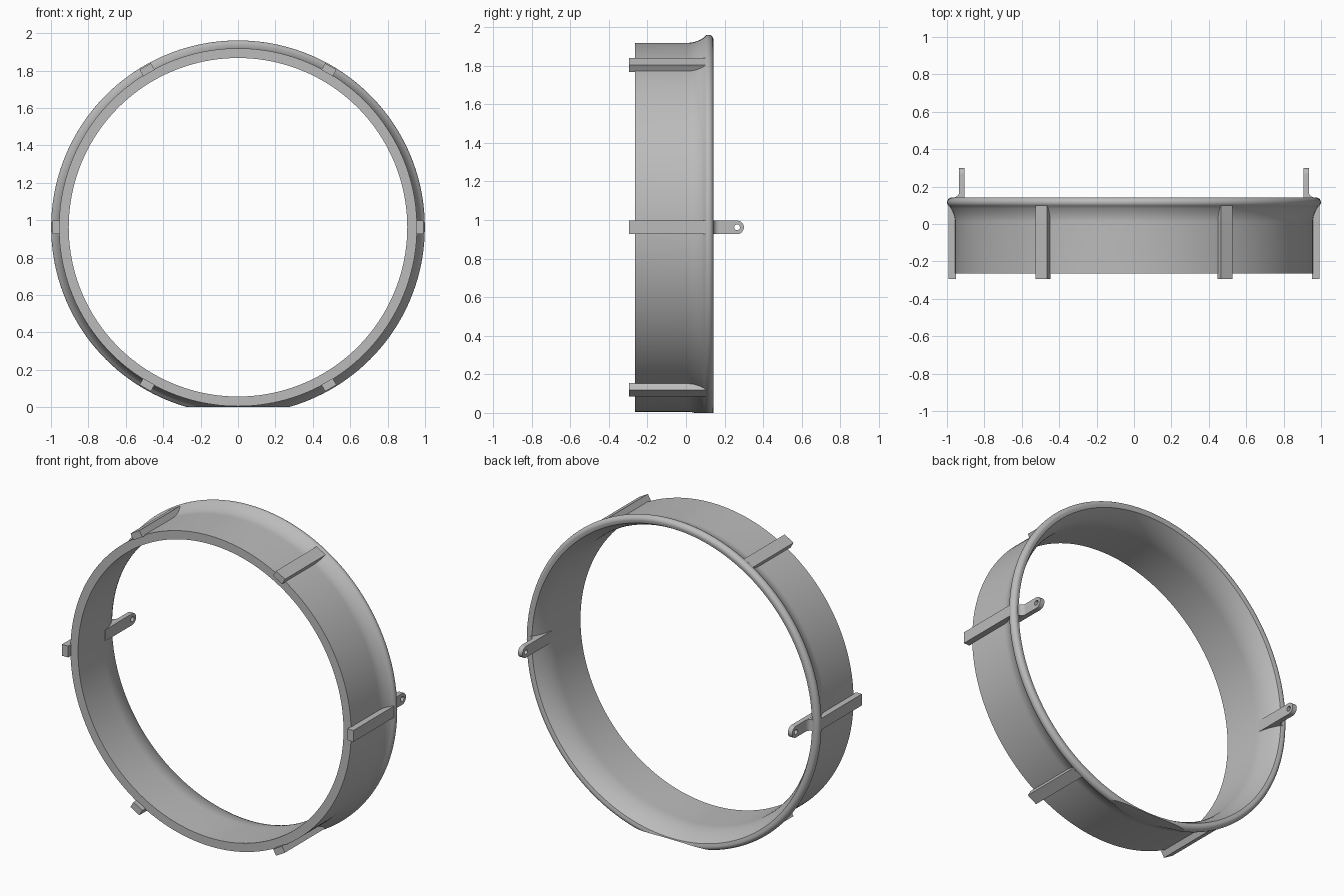
import bpy, bmesh
from math import pi, sin, cos
from mathutils import Matrix, Vector

if "Cube" in bpy.data.objects:
    bpy.data.objects.remove(bpy.data.objects["Cube"])

CENTRE_Z = 0.962
INNER, OUTER = 0.905, 0.957
FRONT, BACK = -0.265, 0.142
TAB_HALF = 0.035

grey = bpy.data.materials.new("plain grey")
grey.use_nodes = True
grey.diffuse_color = (0.5, 0.5, 0.5, 1)
grey.node_tree.nodes["Principled BSDF"].inputs["Base Color"].default_value = (0.5, 0.5, 0.5, 1)


def finish(name, bm):
    bmesh.ops.remove_doubles(bm, verts=bm.verts, dist=1e-5)
    bmesh.ops.recalc_face_normals(bm, faces=bm.faces)
    mesh = bpy.data.meshes.new(name)
    bm.to_mesh(mesh)
    bm.free()
    mesh.materials.append(grey)
    ob = bpy.data.objects.new(name, mesh)
    bpy.context.collection.objects.link(ob)
    bpy.ops.object.select_all(action="DESELECT")
    ob.select_set(True)
    bpy.context.view_layer.objects.active = ob
    bpy.ops.object.shade_smooth_by_angle(angle=pi / 6)
    return ob


def prism(name, loops, half_depth, matrix):
    """Flat outline (extra loops are holes), extruded both ways and placed."""
    curve = bpy.data.curves.new(name + "_outline", "CURVE")
    curve.dimensions, curve.fill_mode = "2D", "BOTH"
    curve.extrude = half_depth
    for loop in loops:
        s = curve.splines.new("POLY")
        s.points.add(len(loop) - 1)
        for p, (x, y) in zip(s.points, loop):
            p.co = (x, y, 0, 1)
        s.use_cyclic_u = True
    helper = bpy.data.objects.new(name + "_outline", curve)
    bpy.context.collection.objects.link(helper)
    dg = bpy.context.evaluated_depsgraph_get()
    mesh = bpy.data.meshes.new_from_object(helper.evaluated_get(dg))
    bm = bmesh.new()
    bm.from_mesh(mesh)
    bm.transform(matrix)
    bpy.data.objects.remove(helper)
    bpy.data.curves.remove(curve)
    bpy.data.meshes.remove(mesh)
    return finish(name, bm)


def arc(cx, cy, r, a0, a1, n):
    return [(cx + r * cos(a0 + (a1 - a0) * i / n), cy + r * sin(a0 + (a1 - a0) * i / n))
            for i in range(n + 1)]


def flare(r0, y0, r1, y1, n=10):
    """Bell curve leaving the wall tangentially."""
    return [(r0 + (r1 - r0) * (i / n) ** 2, y0 + (y1 - y0) * i / n) for i in range(n + 1)]


# Ring with a flared, beaded back lip: (radius, y) section spun about y
bead = 0.026
section = [(INNER, FRONT), (OUTER, FRONT)]
section += flare(OUTER, 0.01, 0.984, 0.092)
section += arc(0.999 - bead, BACK - bead, bead, -pi / 5, pi / 2, 10)
section += flare(INNER, -0.02, 0.955, BACK - 0.005)[::-1]
bm = bmesh.new()
verts = [bm.verts.new((r, y, 0)) for r, y in section]
edges = [bm.edges.new((verts[i - 1], verts[i])) for i in range(len(verts))]
bmesh.ops.spin(bm, geom=verts + edges, cent=(0, 0, 0), axis=(0, 1, 0),
               angle=2 * pi, steps=160, use_merge=True)
bmesh.ops.translate(bm, verts=bm.verts, vec=(0, 0, CENTRE_Z))
# Flat foot where the lip meets the ground
cut = bmesh.ops.bisect_plane(bm, geom=bm.verts[:] + bm.edges[:] + bm.faces[:],
                             plane_co=(0, 0, 0), plane_no=(0, 0, 1), clear_inner=True)
rim = [e for e in cut["geom_cut"] if isinstance(e, bmesh.types.BMEdge)]
bmesh.ops.edgenet_fill(bm, edges=rim)
finish("flared_ring", bm)

# Six raised ribs around the outside
lift = Matrix.Translation((0, 0, CENTRE_Z))
rib = [(0.952, -0.295), (0.993, -0.295), (0.993, 0.1), (0.952, 0.1)]
for k in range(6):
    prism(f"rib_{k + 1}", [rib], TAB_HALF,
          lift @ Matrix.Rotation(k * pi / 3, 4, "Y"))

# Pierced side tabs with a filleted root behind the lip
plate = [(0.0, -TAB_HALF), *arc(0.265, 0, TAB_HALF, -pi / 2, pi / 2, 20), (0.0, TAB_HALF)]
hole = arc(0.265, 0, 0.015, 0, 2 * pi, 24)[:-1]
root = [(0.907, 0.0), (0.907, 0.16), (0.935, 0.172),
        *arc(0.965, 0.172, 0.03, pi, 1.5 * pi, 8), (0.965, 0.11), (0.93, 0.05)]
yz_to_world = Matrix(((0, 0, 1, 0), (1, 0, 0, 0), (0, 1, 0, 0), (0, 0, 0, 1)))
for side, sx in (("left", 1), ("right", -1)):
    prism(f"{side}_tab", [plate, hole], 0.015,
          Matrix.Translation((sx * 0.92, 0, CENTRE_Z)) @ yz_to_world)
    prism(f"{side}_tab_root", [root], TAB_HALF - 0.0005,
          lift @ Matrix.Scale(sx, 4, Vector((1, 0, 0))))
